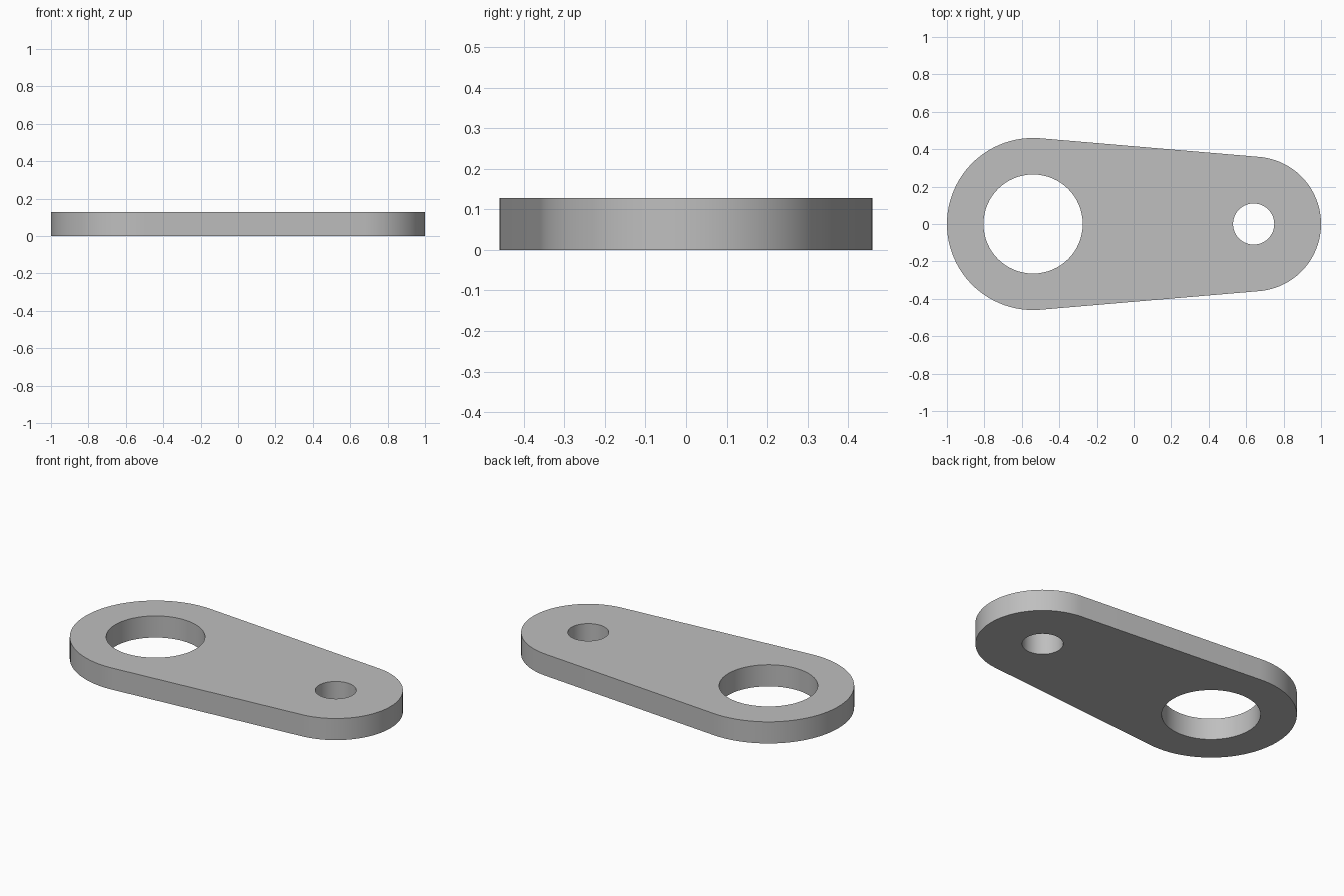
import bpy
import bmesh
import math

cube = bpy.data.objects.get("Cube")
if cube:
    bpy.data.objects.remove(cube, do_unlink=True)

THICK = 0.128
BIG_X, BIG_R, BIG_HOLE = -0.54, 0.46, 0.265
SMALL_X, SMALL_R, SMALL_HOLE = 0.64, 0.36, 0.11

grey = bpy.data.materials.new("plain grey")
grey.use_nodes = True
colour = (0.52, 0.52, 0.52, 1)
grey.diffuse_color = colour
grey.node_tree.nodes["Principled BSDF"].inputs["Base Color"].default_value = colour


def arc(cx, radius, start, end, steps):
    """Points along an arc centred on the x axis."""
    angles = [start + (end - start) * i / steps for i in range(steps + 1)]
    return [(cx + radius * math.cos(a), radius * math.sin(a)) for a in angles]


def prism(name, outline, low, high):
    """Extrude a closed outline from low to high."""
    bm = bmesh.new()
    face = bm.faces.new([bm.verts.new((x, y, low)) for x, y in outline])
    new = bmesh.ops.extrude_face_region(bm, geom=[face])["geom"]
    moved = [v for v in new if isinstance(v, bmesh.types.BMVert)]
    bmesh.ops.translate(bm, verts=moved, vec=(0, 0, high - low))
    bmesh.ops.recalc_face_normals(bm, faces=bm.faces)
    mesh = bpy.data.meshes.new(name)
    bm.to_mesh(mesh)
    bm.free()
    mesh.materials.append(grey)
    obj = bpy.data.objects.new(name, mesh)
    bpy.context.collection.objects.link(obj)
    return obj


# Link plate: two round ends joined by tangent sides
tangent = math.acos((BIG_R - SMALL_R) / (SMALL_X - BIG_X))
outline = arc(SMALL_X, SMALL_R, -tangent, tangent, 48)
outline += arc(BIG_X, BIG_R, tangent, 2 * math.pi - tangent, 48)
plate = prism("link_plate", outline, 0, THICK)

# Pivot holes cut through both ends
bpy.context.view_layer.objects.active = plate
plate.select_set(True)
for name, cx, radius in (("large_hole", BIG_X, BIG_HOLE), ("small_hole", SMALL_X, SMALL_HOLE)):
    circle = arc(cx, radius, 0, 2 * math.pi, 64)[:-1]
    cutter = prism(name + "_cutter", circle, -0.1, THICK + 0.1)
    cutter.hide_render = True
    cut = plate.modifiers.new(name, "BOOLEAN")
    cut.operation = "DIFFERENCE"
    cut.solver = "EXACT"
    cut.object = cutter
    bpy.ops.object.modifier_apply(modifier=cut.name)
    bpy.data.objects.remove(cutter, do_unlink=True)

bpy.ops.object.shade_smooth_by_angle(angle=math.radians(30))
